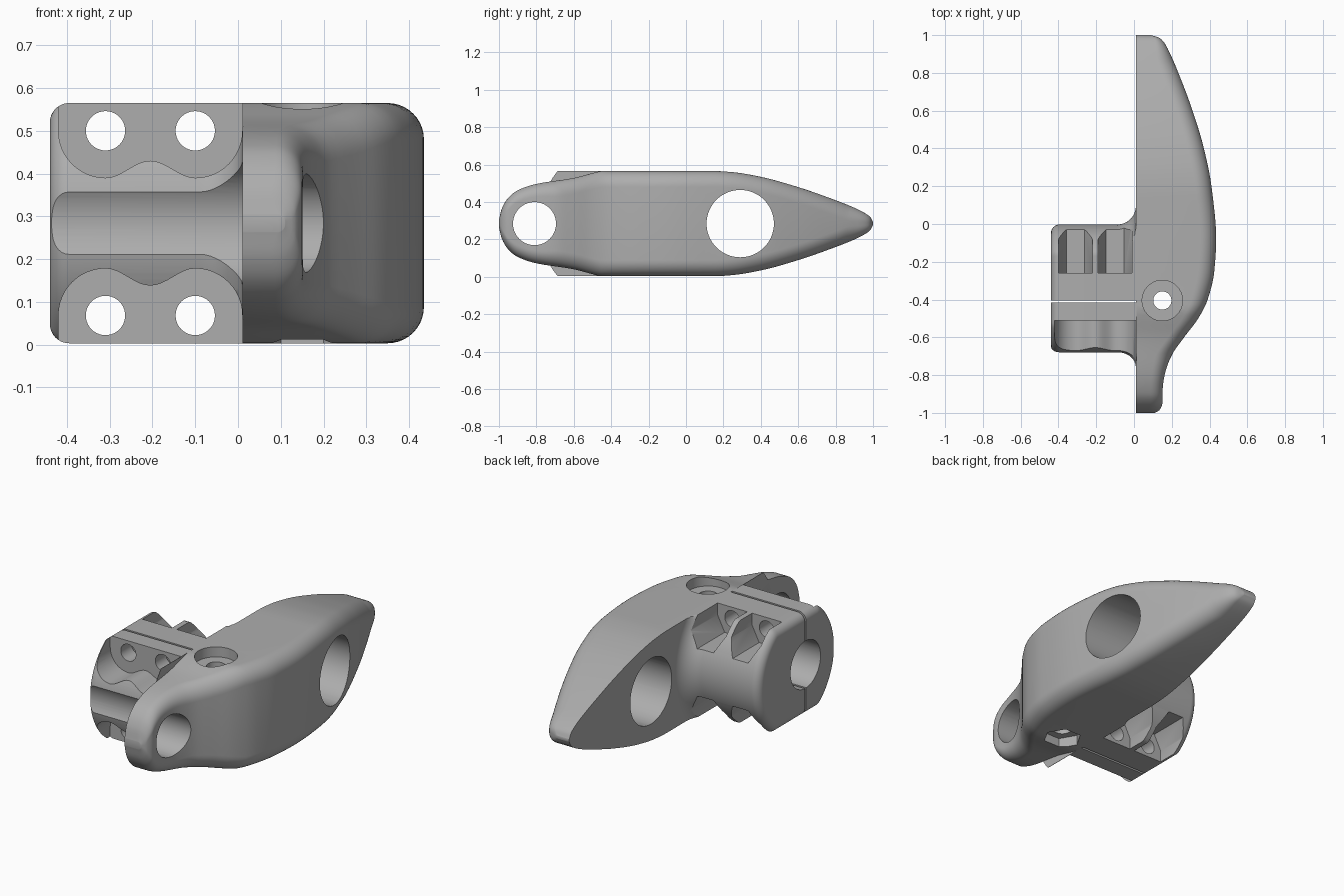
import bpy, bmesh, math
from mathutils import Vector

default = bpy.data.objects.get("Cube")
if default:
    bpy.data.objects.remove(default, do_unlink=True)

MID = 0.284          # height of the mirror plane
FACE = 0.01          # flat mounting face of the body

grey = bpy.data.materials.new("satin grey")
grey.use_nodes = True
grey.diffuse_color = (0.42, 0.42, 0.42, 1)
grey.node_tree.nodes["Principled BSDF"].inputs["Base Color"].default_value = grey.diffuse_color


def loft(name, rings):
    """Skin a list of equal-length point rings and cap both ends."""
    bm = bmesh.new()
    loops = [[bm.verts.new(p) for p in ring] for ring in rings]
    n = len(loops[0])
    for a, b in zip(loops, loops[1:]):
        for i in range(n):
            j = (i + 1) % n
            bm.faces.new((a[i], a[j], b[j], b[i]))
    bm.faces.new(loops[0])
    bm.faces.new(loops[-1])
    bmesh.ops.remove_doubles(bm, verts=bm.verts, dist=1e-5)
    bmesh.ops.recalc_face_normals(bm, faces=bm.faces)
    mesh = bpy.data.meshes.new(name)
    bm.to_mesh(mesh)
    bm.free()
    obj = bpy.data.objects.new(name, mesh)
    bpy.context.collection.objects.link(obj)
    mesh.materials.append(grey)
    return obj


def rod(axis, centre, radius, start, end, sides=64):
    """Prism along an axis; centre holds the other two coordinates in order."""
    def ring(t):
        pts = []
        for i in range(sides):
            a = math.tau * i / sides
            p = [centre[0] + radius * math.cos(a), centre[1] + radius * math.sin(a)]
            p.insert("xyz".index(axis), t)
            pts.append(p)
        return pts
    return loft("cutter", [ring(start), ring(end)])


def prism_y(outline, start, end):
    return loft("cutter", [[(x, y, z) for x, z in outline] for y in (start, end)])


def cut(obj, cutter):
    cutter.hide_render = True
    mod = obj.modifiers.new("cut", "BOOLEAN")
    mod.operation, mod.solver, mod.object = "DIFFERENCE", "EXACT", cutter
    bpy.context.view_layer.objects.active = obj
    bpy.ops.object.modifier_apply(modifier=mod.name)
    bpy.data.objects.remove(cutter, do_unlink=True)


def finish(obj):
    bpy.ops.object.select_all(action="DESELECT")
    obj.select_set(True)
    bpy.context.view_layer.objects.active = obj
    bpy.ops.object.shade_smooth_by_angle(angle=math.radians(32))


def curve(knots, t):
    """Smooth interpolation through (position, value) knots."""
    k = 0
    while k < len(knots) - 2 and t > knots[k + 1][0]:
        k += 1
    (x0, v0), (x1, v1) = knots[k], knots[k + 1]

    def slope(i):
        if i in (0, len(knots) - 1):
            i = 1 if i == 0 else i
            return (knots[i][1] - knots[i - 1][1]) / (knots[i][0] - knots[i - 1][0])
        a = (knots[i][1] - knots[i - 1][1]) / (knots[i][0] - knots[i - 1][0])
        b = (knots[i + 1][1] - knots[i][1]) / (knots[i + 1][0] - knots[i][0])
        return 0 if a * b <= 0 else 2 * a * b / (a + b)
    d = x1 - x0
    s = (t - x0) / d
    return ((1 + 2 * s) * (1 - s) ** 2 * v0 + s * (1 - s) ** 2 * d * slope(k)
            + s * s * (3 - 2 * s) * v1 + s * s * (s - 1) * d * slope(k + 1))


# Body: depth and half height along its length
depth = [(-1, .11), (-.985, .135), (-.95, .15), (-.87, .152), (-.8, .162), (-.7, .197),
         (-.6, .265), (-.5, .34), (-.4, .39), (-.25, .425), (-.08, .435), (.2, .41),
         (.4, .37), (.6, .31), (.8, .235), (.9, .192), (.96, .16), (.985, .135), (1, .09)]
half = [(-1, .02), (-.985, .08), (-.95, .138), (-.9, .178), (-.8, .212), (-.6, .244),
        (-.5, .27), (-.45, .281), (.15, .281), (.25, .275), (.4, .25), (.6, .195),
        (.8, .125), (.9, .085), (.95, .06), (.985, .035), (1, .008)]
rings = []
for i in range(101):
    y = -math.cos(math.pi * i / 100)
    x, h = curve(depth, y), curve(half, y)
    r = min(.085, h * .85, (x - FACE) * .45)
    arc = [(x - r + r * math.cos(a), h - r + r * math.sin(a))
           for a in (math.pi / 2 * k / 10 for k in range(11))]
    section = [(FACE, -h)] + [(px, -pz) for px, pz in reversed(arc)] + arc + [(FACE, h)]
    rings.append([(px, y, MID + pz) for px, pz in section])
body = loft("body", rings)

# Two cross holes, then the screw hole with round and hexagonal seats
cut(body, rod("x", (-.81, MID), .115, -.2, .6))
cut(body, rod("x", (.29, MID), .18, -.2, .6))
cut(body, rod("z", (.15, -.405), .048, -.2, .8))
cut(body, rod("z", (.15, -.405), .107, .51, .8))
cut(body, rod("z", (.15, -.405), .1, -.2, .06, 6))
finish(body)

# Clamp: flat-topped barrel, rounded at its free end and flared at the body
END, CENTRE, RADIUS, ROUND, FLARE = -.44, -.345, .342, .045, .1
stations = [END + ROUND * (1 - math.cos(math.pi / 2 * k / 8)) for k in range(9)]
stations += [FACE - FLARE + FLARE * math.sin(math.pi / 2 * k / 12) for k in range(13)]
rings = []
for x in stations:
    e = max(0, ROUND - (x - END))
    shrink = ROUND - math.sqrt(max(0, ROUND ** 2 - e ** 2))
    f = max(0, x - FACE + FLARE)
    r = RADIUS - shrink + FLARE - math.sqrt(max(0, FLARE ** 2 - f ** 2))
    h = .281 - shrink
    ring = []
    for k in range(128):
        a = math.tau * k / 128
        ring.append((x, CENTRE + r * math.cos(a), MID + max(-h, min(h, r * math.sin(a)))))
    rings.append(ring)
rings.append([(FACE + .002, y, z) for _, y, z in rings[-1]])
clamp = loft("clamp", rings)

# Bore, rope groove and clamping slot
cut(clamp, rod("x", (-.41, MID), .13, -.6, FACE))
cut(clamp, rod("x", (-.81, MID), .15, -.6, .1))
cut(clamp, prism_y([(-.6, -.2), (FACE, -.2), (FACE, .8), (-.6, .8)], -.416, -.404))

# Bolt pads on the front, nut pockets on the back, above and below
BOLTS, RISE, PAD = (-.31, -.10), .216, .11
edge = [(BOLTS[0] - PAD * math.cos(a), RISE - PAD * math.sin(a))
        for a in (math.pi / 2 * k / 12 for k in range(13))]
span = BOLTS[1] - BOLTS[0]
edge += [(BOLTS[0] + span * k / 16, RISE - PAD + .02 * (1 - math.cos(math.tau * k / 16)))
         for k in range(1, 16)]
edge += [(BOLTS[1] + PAD * math.sin(a), RISE - PAD * math.cos(a))
         for a in (math.pi / 2 * k / 12 for k in range(13))]
edge += [(edge[-1][0], .5), (edge[0][0], .5)]
for side in (1, -1):
    cut(clamp, prism_y([(x, MID + side * z) for x, z in edge], -1, -.51))
    for bx in BOLTS:
        nut = [(-.09, 0), (-.047, -.085), (.047, -.085), (.09, 0), (.09, .3), (-.09, .3)]
        cut(clamp, prism_y([(bx + x, MID + side * (RISE + z)) for x, z in nut], -.26, .3))
        cut(clamp, rod("y", (bx, MID + side * RISE), .046, -1, .3, 40))
finish(clamp)
